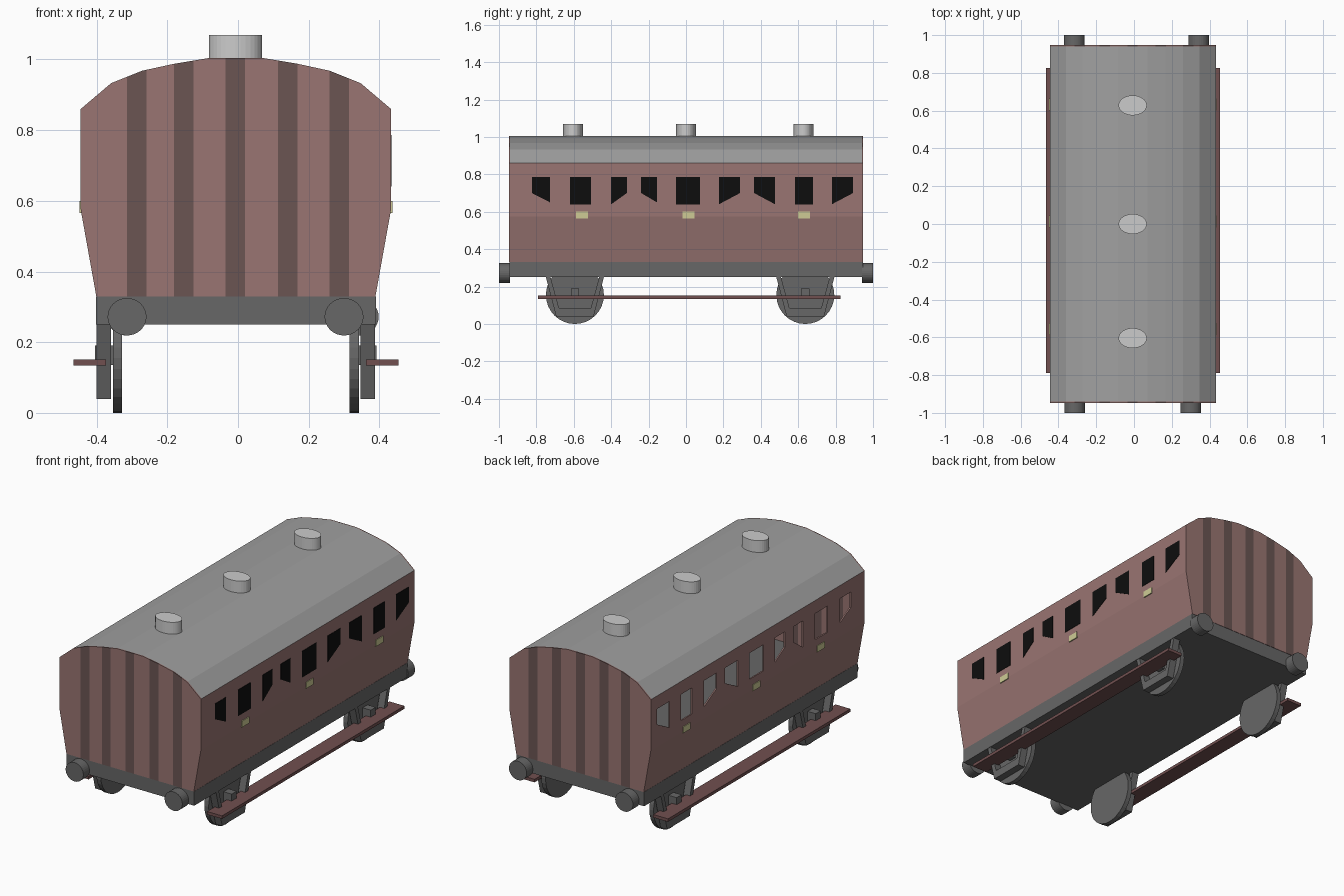
import bpy, bmesh, math
from mathutils import Vector

if "Cube" in bpy.data.objects:
    bpy.data.objects.remove(bpy.data.objects["Cube"])

CX = -0.006          # centre line of the body
END = 0.945          # half length of the body


def material(name, rgb):
    m = bpy.data.materials.new(name)
    m.diffuse_color = (*rgb, 1)
    m.use_nodes = True
    m.node_tree.nodes["Principled BSDF"].inputs["Base Color"].default_value = m.diffuse_color
    return m


RED = material("faded_red", (0.32, 0.178, 0.168))
STRIPE = material("dark_red", (0.145, 0.090, 0.086))
BOARD = material("board_brown", (0.165, 0.080, 0.080))
FRAME = material("dark_grey", (0.135, 0.135, 0.135))
ROOF = material("roof_grey", (0.35, 0.35, 0.35))
VENT = material("light_grey", (0.60, 0.60, 0.60))
GLASS = material("window_black", (0.004, 0.004, 0.004))
BRASS = material("pale_yellow", (0.62, 0.60, 0.30))


def finish(name, bm, *mats):
    bmesh.ops.recalc_face_normals(bm, faces=bm.faces)
    me = bpy.data.meshes.new(name)
    bm.to_mesh(me)
    bm.free()
    for m in mats:
        me.materials.append(m)
    ob = bpy.data.objects.new(name, me)
    bpy.context.collection.objects.link(ob)
    return ob


def add_prism(bm, pts, axis, a, b):
    """Extrude a 2D outline from a to b along x (pts are y,z), y (x,z) or z (x,y)."""
    i = "xyz".index(axis)

    def place(p, d):
        c = list(p)
        c.insert(i, d)
        return Vector(c)
    face = bm.faces.new([bm.verts.new(place(p, a)) for p in pts])
    out = bmesh.ops.extrude_face_region(bm, geom=[face])["geom"]
    shift = place((0, 0), b - a)
    bmesh.ops.translate(bm, vec=shift, verts=[v for v in out if isinstance(v, bmesh.types.BMVert)])


def prism(name, pts, axis, a, b, mat):
    bm = bmesh.new()
    add_prism(bm, pts, axis, a, b)
    return finish(name, bm, mat)


def rect(u0, u1, v0, v1):
    return [(u0, v0), (u1, v0), (u1, v1), (u0, v1)]


def ellipse(cu, cv, ru, rv, n):
    return [(cu + ru * math.cos(2 * math.pi * k / n), cv + rv * math.sin(2 * math.pi * k / n))
            for k in range(n)]


# Half section of the body, from the sill up to the roof crown
HALF = [(0.395, 0.33), (0.439, 0.575), (0.439, 0.86), (0.353, 0.933),
        (0.266, 0.968), (0.174, 0.988), (0.078, 1.004)]


def section(half):
    return [(CX + x, z) for x, z in half] + [(CX - x, z) for x, z in reversed(half)]


# Striped end panels, cut at the stripe edges and coloured by position
STRIPES = [-0.287, -0.154, -0.008, 0.141, 0.287]
for label, y0, y1 in (("front", -0.947, -0.940), ("rear", 0.940, 0.947)):
    bm = bmesh.new()
    add_prism(bm, section(HALF), "y", y0, y1)
    for s in STRIPES:
        for x in (s - 0.0275, s + 0.0275):
            bmesh.ops.bisect_plane(bm, geom=bm.verts[:] + bm.edges[:] + bm.faces[:],
                                   plane_co=(x, 0, 0), plane_no=(1, 0, 0))
    for f in bm.faces:
        x = f.calc_center_median().x
        f.material_index = int(any(abs(x - s) < 0.0274 for s in STRIPES))
    finish(label + "_end_panel", bm, RED, STRIPE)

# Curved roof sheet
arc = section(HALF[2:])
prism("roof", arc + [(CX + (x - CX) * 0.985, z - 0.01) for x, z in reversed(arc)],
      "y", -0.940, 0.940, ROOF)

# Roof vents
for y in (-0.604, 0.0, 0.628):
    prism("roof_vent", ellipse(-0.007, y, 0.075, 0.053, 32), "z", 0.99, 1.07, VENT)

# Window outlines: y start, y end, bottom at start, bottom at end
LOW, HIGH, TOP = 0.64, 0.70, 0.787
WINDOWS = [(-0.824, -0.727, HIGH, 0.65), (-0.62, -0.508, LOW, LOW), (-0.40, -0.316, LOW, HIGH),
           (-0.24, -0.155, HIGH, 0.65), (-0.053, 0.075, LOW, LOW), (0.176, 0.289, LOW, HIGH),
           (0.364, 0.476, HIGH, LOW), (0.583, 0.68, LOW, LOW), (0.78, 0.893, LOW, HIGH)]


def windows(name, x0, x1, mat):
    bm = bmesh.new()
    for y0, y1, b0, b1 in WINDOWS:
        add_prism(bm, [(y0, b0), (y1, b1), (y1, TOP), (y0, TOP)], "x", x0, x1)
    return finish(name, bm, mat)


cutter = windows("window_cutter", -0.50, -0.40, GLASS)
cutter.hide_render = True
cutter.hide_viewport = True
windows("window_panes", 0.431, 0.435, GLASS)

# Side walls, footboards, door handles and running gear on both sides
for side, s in (("left", -1), ("right", 1)):
    def X(d):
        return CX + s * d

    prism(side + "_lower_wall", [(X(0.395), 0.33), (X(0.439), 0.575), (X(0.431), 0.575), (X(0.387), 0.33)],
          "y", -0.940, 0.940, RED)
    wall = prism(side + "_upper_wall", rect(-0.940, 0.940, 0.575, 0.86), "x", X(0.431), X(0.439), RED)
    if s < 0:
        cut = wall.modifiers.new("window_openings", "BOOLEAN")
        cut.operation = "DIFFERENCE"
        cut.solver = "EXACT"
        cut.object = cutter

    for y in (-0.556, 0.014, 0.632):
        prism(side + "_door_handle", rect(y - 0.032, y + 0.032, 0.565, 0.60), "x", X(0.436), X(0.443), BRASS)

    prism(side + "_footboard", rect(-0.79, 0.825, 0.134, 0.151), "x", X(0.368), X(0.460), BOARD)

    for y in (-0.594, 0.638):
        prism(side + "_wheel", ellipse(y, 0.155, 0.155, 0.155, 32), "x", X(0.322), X(0.348), FRAME)
        guard = [(-0.155, 0.25), (-0.13, 0.25), (-0.085, 0.085), (0.085, 0.085),
                 (0.13, 0.25), (0.155, 0.25), (0.10, 0.04), (-0.10, 0.04)]
        prism(side + "_axle_guard", [(y + u, z) for u, z in guard], "x", X(0.353), X(0.394), FRAME)
        prism(side + "_axle_box", rect(y - 0.022, y + 0.022, 0.135, 0.19), "x", X(0.346), X(0.398), FRAME)

# Underframe, which is also the floor
prism("underframe", rect(CX - 0.396, CX + 0.396, 0.25, 0.33), "y", -END, END, FRAME)

# Buffers
for x, s in ((-0.314, -1), (0.300, -1), (-0.316, 1), (0.343, 1)):
    prism("buffer", ellipse(x, 0.272, 0.055, 0.053, 32), "y", s * 0.94, s * 1.0, FRAME)
